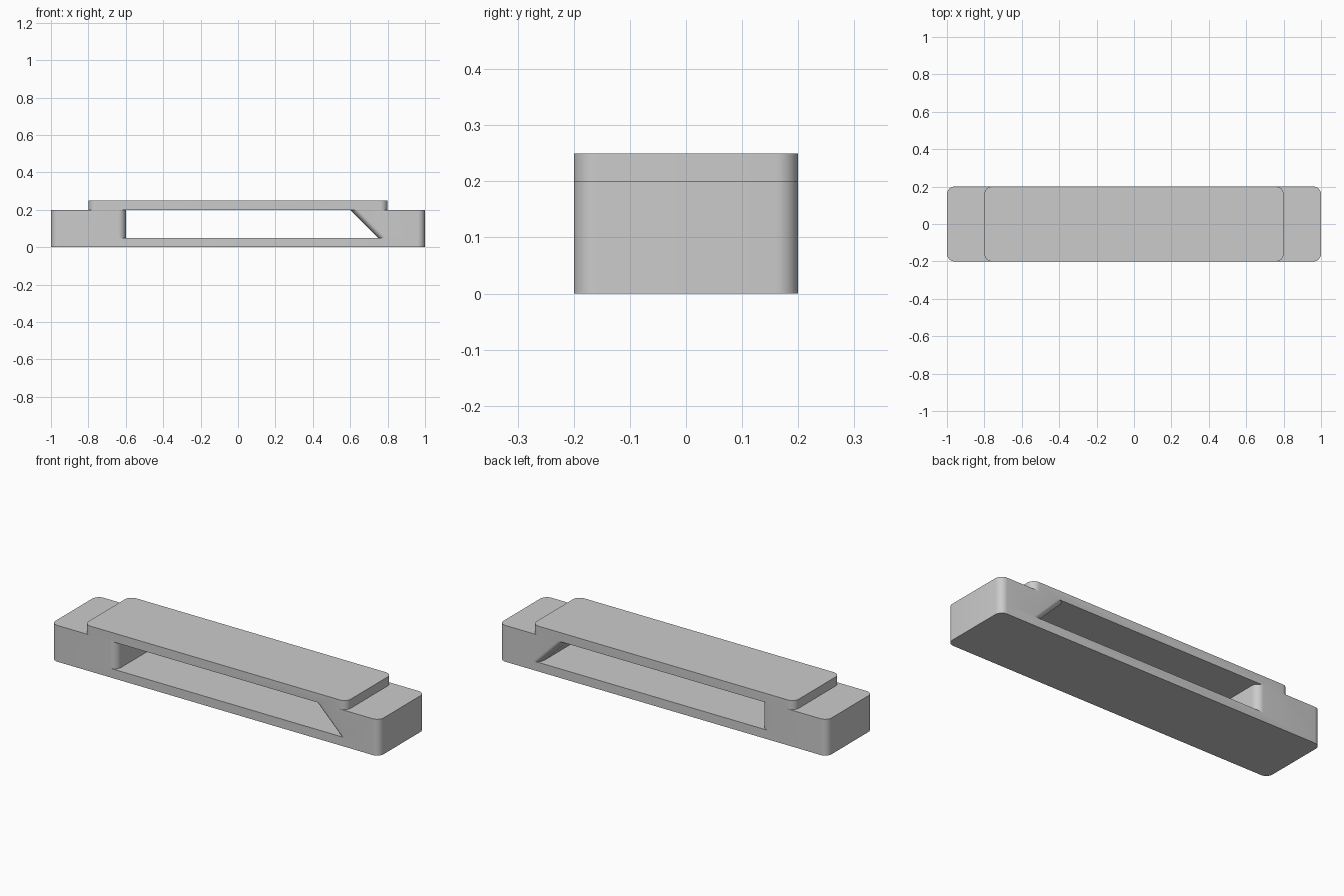
import bpy, bmesh, math

if "Cube" in bpy.data.objects:
    bpy.data.objects.remove(bpy.data.objects["Cube"])

RADIUS, SEGMENTS = 0.04, 8
grey = bpy.data.materials.new("plain grey")
grey.diffuse_color = (0.6, 0.6, 0.6, 1)
grey.use_nodes = True
grey.node_tree.nodes["Principled BSDF"].inputs["Base Color"].default_value = grey.diffuse_color


def outline(x0, x1, half_depth=0.2):
    """Rounded rectangle, counter-clockwise."""
    pts = []
    y = half_depth - RADIUS
    corners = [(x1 - RADIUS, y), (x0 + RADIUS, y), (x0 + RADIUS, -y), (x1 - RADIUS, -y)]
    for i, (cx, cy) in enumerate(corners):
        for k in range(SEGMENTS + 1):
            a = math.pi / 2 * (i + k / SEGMENTS)
            pts.append((cx + RADIUS * math.cos(a), cy + RADIUS * math.sin(a)))
    return pts


def rounded_block(name, bottom, top, z0, z1):
    """Loft between two rounded rectangles given by their x ranges."""
    bm = bmesh.new()
    low = [bm.verts.new((x, y, z0)) for x, y in outline(*bottom)]
    high = [bm.verts.new((x, y, z1)) for x, y in outline(*top)]
    n = len(low)
    bm.faces.new(low[::-1])
    bm.faces.new(high)
    for i in range(n):
        j = (i + 1) % n
        bm.faces.new((low[i], low[j], high[j], high[i]))
    mesh = bpy.data.meshes.new(name)
    bm.to_mesh(mesh)
    bm.free()
    mesh.materials.append(grey)
    obj = bpy.data.objects.new(name, mesh)
    bpy.context.collection.objects.link(obj)
    return obj


# Base plate, two end blocks (the right one with a slanted inner face) and deck
body = rounded_block("bridge_body", (-1, 1), (-1, 1), 0, 0.05)
parts = [
    rounded_block("left_block", (-1, -0.6), (-1, -0.6), 0.05, 0.2),
    rounded_block("right_block", (0.75, 1), (0.6, 1), 0.05, 0.2),
    rounded_block("deck", (-0.8, 0.8), (-0.8, 0.8), 0.2, 0.25),
]

# Fuse everything into one solid
bpy.context.view_layer.objects.active = body
body.select_set(True)
for part in parts:
    mod = body.modifiers.new("fuse", 'BOOLEAN')
    mod.operation, mod.solver, mod.object = 'UNION', 'EXACT', part
    bpy.ops.object.modifier_apply(modifier=mod.name)
    bpy.data.objects.remove(part)

bpy.ops.object.shade_smooth_by_angle(angle=math.radians(30))
